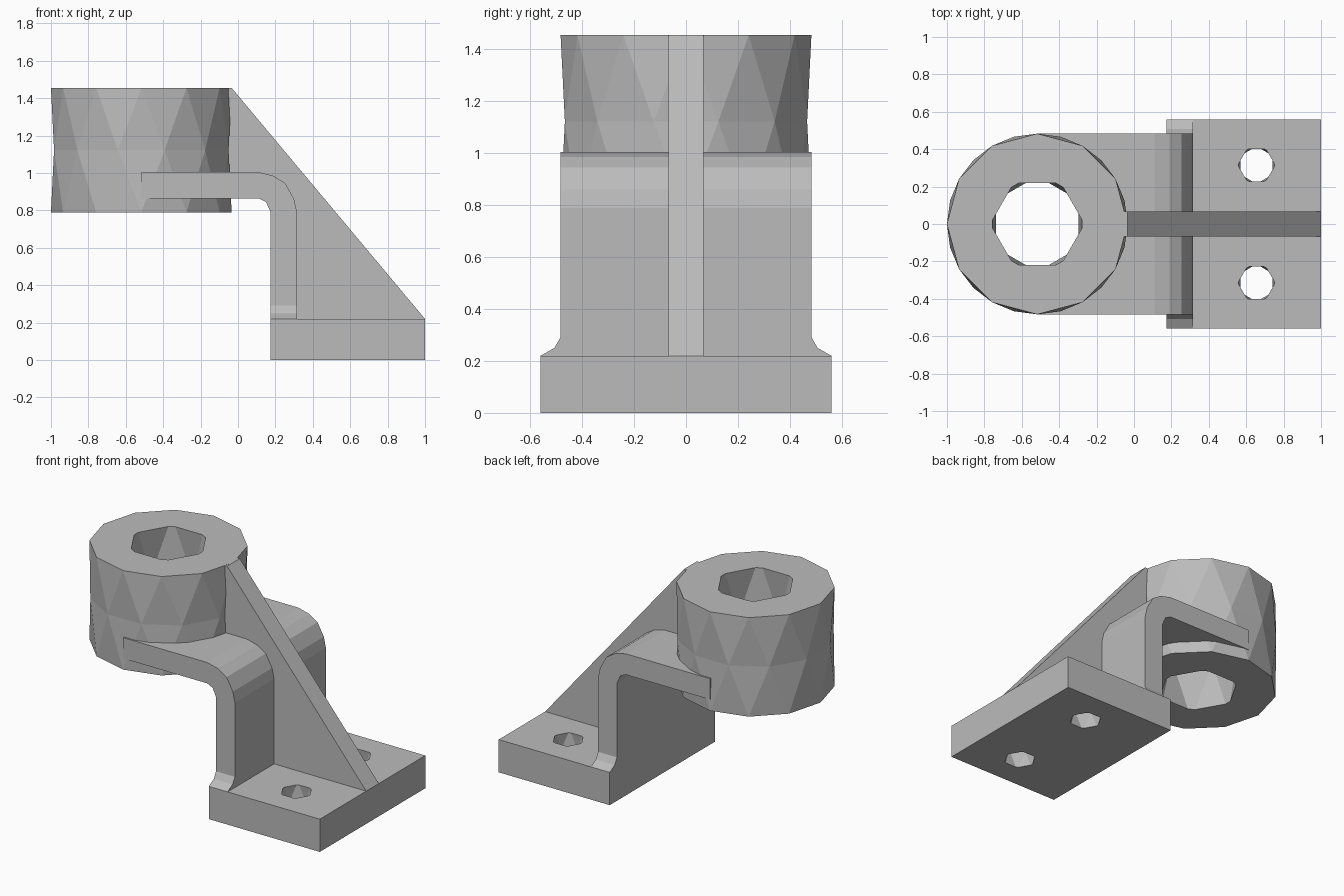
import bpy, bmesh, math

if "Cube" in bpy.data.objects:
    bpy.data.objects.remove(bpy.data.objects["Cube"])

grey = bpy.data.materials.new("plain grey")
grey.use_nodes = True
colour = (0.5, 0.5, 0.5, 1)
grey.diffuse_color = colour
grey.node_tree.nodes["Principled BSDF"].inputs["Base Color"].default_value = colour


def finish(name, bm):
    bmesh.ops.recalc_face_normals(bm, faces=bm.faces)
    mesh = bpy.data.meshes.new(name)
    bm.to_mesh(mesh)
    bm.free()
    mesh.materials.append(grey)
    obj = bpy.data.objects.new(name, mesh)
    bpy.context.collection.objects.link(obj)
    return obj


def extrude(name, profile, place, offset):
    """Closed profile, placed in space by a function, pushed along offset."""
    bm = bmesh.new()
    face = bm.faces.new([bm.verts.new(place(a, b)) for a, b in profile])
    out = bmesh.ops.extrude_face_region(bm, geom=[face], use_keep_orig=True)
    verts = [v for v in out["geom"] if isinstance(v, bmesh.types.BMVert)]
    bmesh.ops.translate(bm, verts=verts, vec=offset)
    return finish(name, bm)


def faceted_drum(name, x, y, radius, waist, low, high, sides):
    """Drum whose middle ring is turned half a side, giving triangular facets."""
    bm = bmesh.new()
    rings = []
    for z, r, turn in ((low, radius, 0), (0.5 * (low + high), waist, 0.5), (high, radius, 0)):
        angles = [math.tau * (i + turn) / sides for i in range(sides)]
        rings.append([bm.verts.new((x + r * math.cos(a), y + r * math.sin(a), z)) for a in angles])
    bottom, middle, top = rings
    bm.faces.new(bottom)
    bm.faces.new(top)
    for ring in (bottom, top):
        for i in range(sides):
            j = (i + 1) % sides
            bm.faces.new((ring[i], ring[j], middle[i]))
            bm.faces.new((ring[j], middle[j], middle[i]))
    return finish(name, bm)


def cut(obj, cutter):
    mod = obj.modifiers.new("hole", 'BOOLEAN')
    mod.operation = 'DIFFERENCE'
    mod.solver = 'EXACT'
    mod.object = cutter
    cutter.hide_render = True
    cutter.hide_viewport = True
    cutter.display_type = 'WIRE'


def side_on(y):
    return lambda a, b: (a, y, b)


BOSS_X = -0.517
HALF = 0.483

# Mounting base
base = extrude("mounting_base", [(0.175, 0), (1, 0), (1, 0.22), (0.175, 0.22)],
               side_on(-0.56), (0, 1.12, 0))

# Bent arm: upright wall turning into a horizontal shelf
arm = extrude("bent_arm", [
    (0.175, 0.2), (0.315, 0.2), (0.315, 0.79), (0.3, 0.86), (0.253, 0.945),
    (0.19, 0.985), (0.11, 1.005), (BOSS_X, 1.005), (BOSS_X, 0.865),
    (0.11, 0.865), (0.15, 0.845), (0.175, 0.79)],
    side_on(-HALF), (0, 2 * HALF, 0))

# Round boss
boss = faceted_drum("round_boss", BOSS_X, 0, HALF, HALF, 0.79, 1.455, 12)

# Diagonal stiffening rib, above the arm only
extrude("diagonal_rib", [
    (-0.034, 1.455), (1, 0.22), (1, 0.215), (0.3, 0.215), (0.3, 0.8),
    (0.24, 0.93), (0.1, 0.99), (-0.08, 0.99), (-0.08, 1.453)],
    side_on(-0.067), (0, 0.134, 0))

# Small fillets where the wall meets the base
for side, label in ((1, "back"), (-1, "front")):
    extrude(label + "_foot_fillet", [
        (0.47, 0.22), (0.56, 0.22), (0.507, 0.25), (HALF, 0.292), (0.47, 0.292)],
        lambda a, b: (0.175, side * a, b), (0.14, 0, 0))

# Bore through the boss and arm
bore = faceted_drum("bore_cutter", BOSS_X, 0, 0.243, 0.255, 0.72, 1.525, 6)
cut(boss, bore)
cut(arm, bore)

# Two bolt holes in the base
for side, label in ((1, "back"), (-1, "front")):
    cut(base, faceted_drum(label + "_bolt_cutter", 0.655, side * 0.315,
                           0.097, 0.1, -0.02, 0.24, 6))
